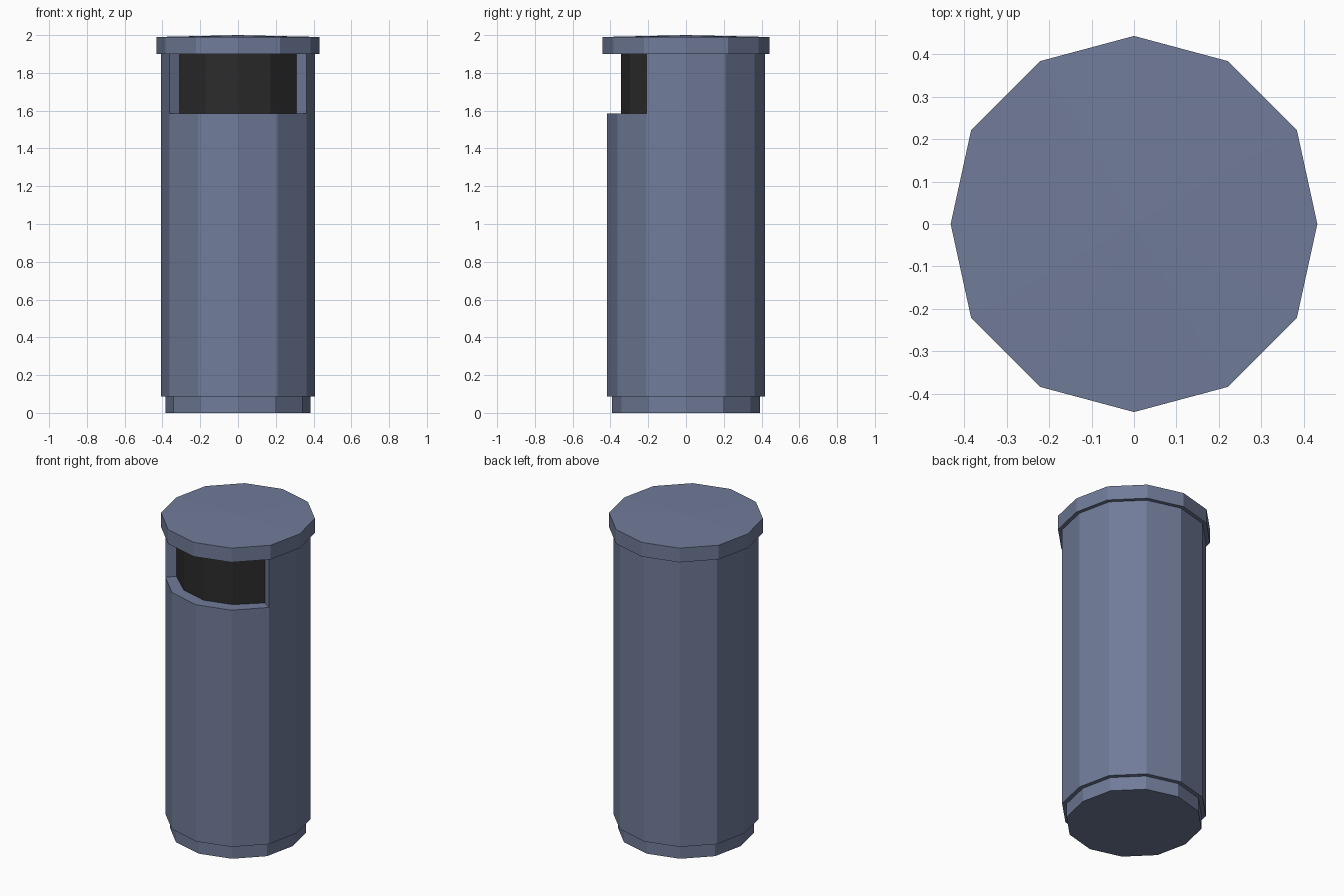
import bpy, bmesh, math

if "Cube" in bpy.data.objects:
    bpy.data.objects.remove(bpy.data.objects["Cube"])

N = 12


def material(name, rgb):
    m = bpy.data.materials.new(name)
    m.diffuse_color = (*rgb, 1)
    m.use_nodes = True
    m.node_tree.nodes["Principled BSDF"].inputs["Base Color"].default_value = m.diffuse_color
    return m


BLUE = material("slate blue", (0.162, 0.200, 0.318))
DARK = material("dark opening", (0.024, 0.024, 0.024))


def ring(bm, r, z):
    """Twelve-sided ring whose two side corners are pulled in slightly."""
    out = []
    for i in range(N):
        a = 2 * math.pi * i / N
        k = 0.975 if i % 6 == 0 else 1.0
        out.append(bm.verts.new((r * k * math.cos(a), r * math.sin(a), z)))
    return out


def wall(bm, lo, hi, skip=()):
    for i in range(N):
        if i not in skip:
            j = (i + 1) % N
            bm.faces.new((lo[i], lo[j], hi[j], hi[i]))


def finish(bm, name):
    bmesh.ops.recalc_face_normals(bm, faces=bm.faces[:])
    me = bpy.data.meshes.new(name)
    bm.to_mesh(me)
    bm.free()
    me.materials.append(BLUE)
    me.materials.append(DARK)
    ob = bpy.data.objects.new(name, me)
    bpy.context.collection.objects.link(ob)


# Base plinth
bm = bmesh.new()
lo, hi = ring(bm, 0.393, 0), ring(bm, 0.393, 0.087)
wall(bm, lo, hi)
bm.faces.new(lo[::-1])
bm.faces.new(hi)
finish(bm, "base")

# Body with a recessed opening across the four front sides
bm = bmesh.new()
FRONT = range(7, 11)
lo, mid, hi = (ring(bm, 0.419, z) for z in (0.087, 1.586, 1.9))
bm.faces.new(lo[::-1])
wall(bm, lo, mid)
wall(bm, mid, hi, FRONT)
recess = [(-0.31, -0.172), (-0.172, -0.297), (0, -0.344), (0.172, -0.297), (0.31, -0.172)]
in_lo = [bm.verts.new((x, y, 1.586)) for x, y in recess]
in_hi = [bm.verts.new((x, y, 1.9)) for x, y in recess]
for k, i in enumerate(FRONT):
    bm.faces.new((mid[i], mid[i + 1], in_lo[k + 1], in_lo[k]))       # ledge
    f = bm.faces.new((in_lo[k], in_lo[k + 1], in_hi[k + 1], in_hi[k]))
    f.material_index = 1                                             # dark panel
for i, k in ((7, 0), (11, 4)):
    bm.faces.new((mid[i], in_lo[k], in_hi[k], hi[i]))                # side cheeks
bm.faces.new(hi[:8] + in_hi + [hi[11]])                              # top
finish(bm, "body")

# Lid with a very shallow cone on top
bm = bmesh.new()
lo, hi = ring(bm, 0.443, 1.9), ring(bm, 0.443, 1.99)
wall(bm, lo, hi)
bm.faces.new(lo[::-1])
tip = bm.verts.new((0, 0, 2.0))
for i in range(N):
    bm.faces.new((hi[i], hi[(i + 1) % N], tip))
finish(bm, "lid")
